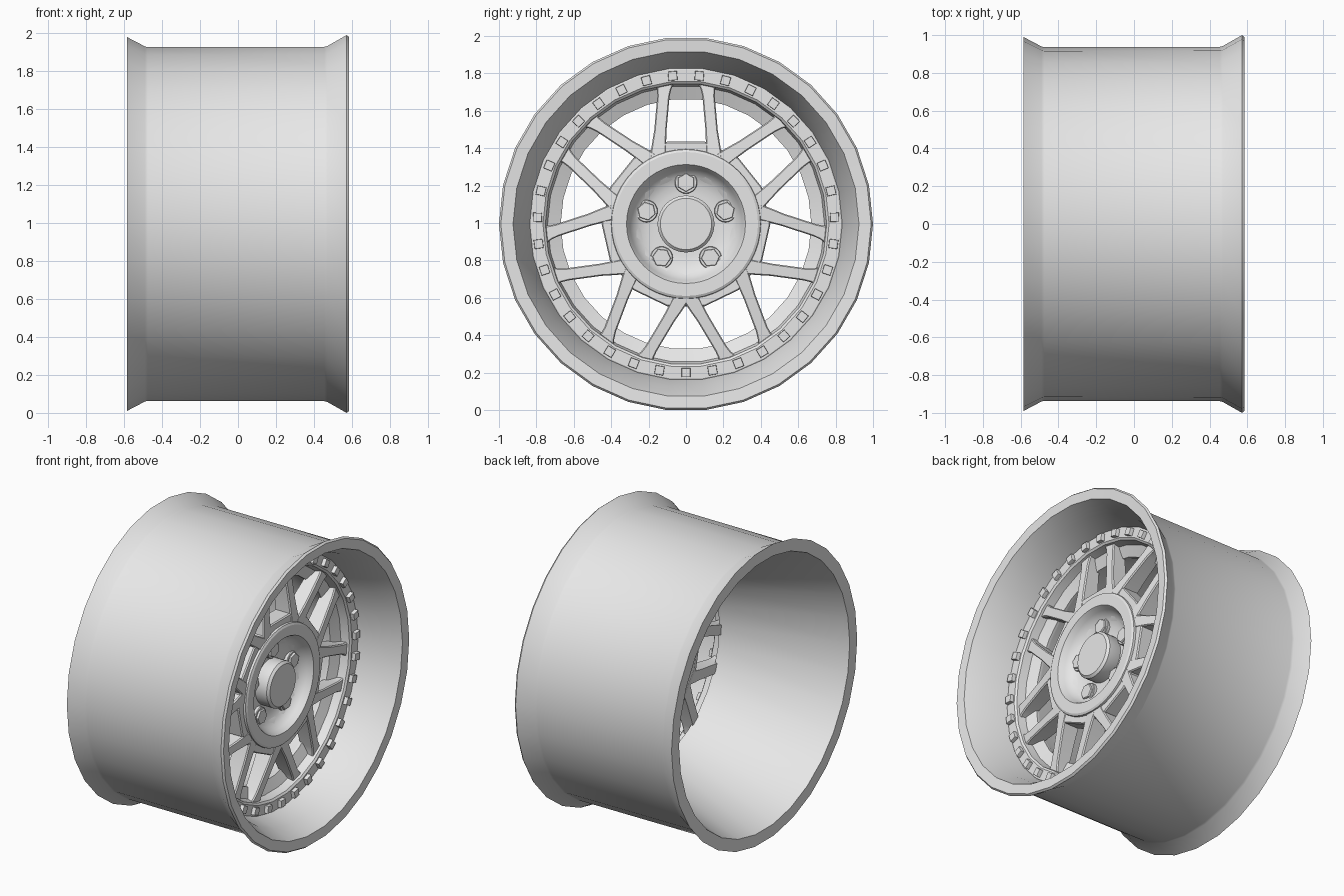
import bpy, bmesh, math
from math import sin, cos, pi, radians
from mathutils import Matrix, Vector

old = bpy.data.objects.get("Cube")
if old:
    bpy.data.objects.remove(old, do_unlink=True)

CENTRE = Vector((0, 0, cos(pi / 30)))

metal = bpy.data.materials.new("light_grey_metal")
metal.use_nodes = True
GREY = (0.8, 0.8, 0.8, 1)
metal.diffuse_color = GREY
metal.node_tree.nodes["Principled BSDF"].inputs["Base Color"].default_value = GREY


def finish(name, bm, angle=30):
    """Turn a bmesh into a shaded object centred on the axle."""
    bmesh.ops.recalc_face_normals(bm, faces=bm.faces)
    bmesh.ops.translate(bm, verts=bm.verts, vec=CENTRE)
    mesh = bpy.data.meshes.new(name)
    bm.to_mesh(mesh)
    bm.free()
    mesh.materials.append(metal)
    obj = bpy.data.objects.new(name, mesh)
    bpy.context.collection.objects.link(obj)
    bpy.ops.object.select_all(action='DESELECT')
    obj.select_set(True)
    bpy.context.view_layer.objects.active = obj
    bpy.ops.object.shade_smooth_by_angle(angle=radians(angle))


def lathe(name, profile, sides, closed=True, angle=30):
    """Spin (x, radius) points around the x axis."""
    bm = bmesh.new()
    rings = []
    for x, r in profile:
        rings.append([bm.verts.new((x, r * cos(2 * pi * i / sides), r * sin(2 * pi * i / sides)))
                      for i in range(sides)])
    pairs = list(zip(rings, rings[1:]))
    if closed:
        pairs.append((rings[-1], rings[0]))
    else:
        bm.faces.new(rings[0])
        bm.faces.new(rings[-1])
    for a, b in pairs:
        for i in range(sides):
            j = (i + 1) % sides
            bm.faces.new((a[i], a[j], b[j], b[i]))
    finish(name, bm, angle)


def add_prism(bm, sections, turn):
    """Join equal outlines of (x, y, z) points into a solid, turned about the axle."""
    loops = [[bm.verts.new(turn @ Vector(p)) for p in s] for s in sections]
    n = len(loops[0])
    bm.faces.new(loops[0])
    bm.faces.new(loops[-1])
    for a, b in zip(loops, loops[1:]):
        for i in range(n):
            j = (i + 1) % n
            bm.faces.new((a[i], a[j], b[j], b[i]))


def add_cylinder(bm, sides, radius, x0, x1, y, z, turn, spin=0):
    ring = [(y + radius * cos(2 * pi * i / sides + spin),
             z + radius * sin(2 * pi * i / sides + spin)) for i in range(sides)]
    small = [(y + (p - y) * 0.94, z + (q - z) * 0.94) for p, q in ring]
    bevel = x1 - radius * 0.08
    add_prism(bm, [[(x0, *p) for p in ring], [(bevel, *p) for p in ring],
                   [(x1, *p) for p in small]], turn)


# Barrel with flat lips, stepped front dish and an inside that narrows to the spokes
lathe("rim_barrel", [
    (-0.585, 0.91), (-0.585, 0.99), (-0.49, 0.94), (-0.475, 0.936), (0.455, 0.938),
    (0.47, 0.942), (0.572, 1.0), (0.585, 0.99), (0.58, 0.925), (0.46, 0.872),
    (0.31, 0.835), (0.26, 0.79), (0.21, 0.67), (0.2, 0.67)], 30, angle=20)

# Clamp ring carrying the bolts, with a recessed inner flange
lathe("clamp_ring", [
    (0.27, 0.838), (0.31, 0.838), (0.315, 0.83), (0.315, 0.765), (0.305, 0.752),
    (0.25, 0.74), (0.22, 0.67), (0.205, 0.67), (0.24, 0.78)], 30)

# Square bolts around the clamp ring
bm = bmesh.new()
for i in range(35):
    turn = Matrix.Rotation(2 * pi * i / 35, 4, 'X')
    add_cylinder(bm, 4, 0.034, 0.30, 0.34, 0, -0.795, turn, pi / 4)
finish("clamp_bolts", bm)

# Spokes in seven mirrored pairs, flared at hub and ring and sloping back outwards
bm = bmesh.new()
steps = [(0.36, 0.150, 0.042), (0.44, 0.143, 0.037), (0.50, 0.137, 0.033),
         (0.68, 0.121, 0.033), (0.72, 0.117, 0.038), (0.755, 0.114, 0.050)]
for i in range(7):
    turn = Matrix.Rotation(2 * pi * i / 7, 4, 'X')
    for side in (-1, 1):
        def outline(x, inset, slope):
            left = [(x - slope * (z - 0.44), side * (y - w + inset), z) for z, y, w in steps]
            right = [(x - slope * (z - 0.44), side * (y + w - inset), z) for z, y, w in steps]
            return left + right[::-1]
        add_prism(bm, [outline(0.205, 0, 0), outline(0.312, 0, 0.1),
                       outline(0.32, 0.006, 0.1)], turn)
finish("spokes", bm)

# Hub base that the spokes grow from
hub_r = 0.44 / cos(pi / 14)
lathe("hub_base", [(0.18, 0.2), (0.18, 0.38), (0.21, hub_r), (0.312, hub_r),
                   (0.32, hub_r - 0.006), (0.32, 0.36), (0.22, 0.2)], 14, angle=20)

# Hub face with raised rim and bowl
lathe("hub_face", [
    (0.18, 0.10), (0.18, 0.30), (0.23, 0.39), (0.325, 0.40), (0.335, 0.398), (0.342, 0.385),
    (0.342, 0.318), (0.335, 0.313), (0.305, 0.30), (0.275, 0.28), (0.253, 0.25), (0.24, 0.21),
    (0.235, 0.17), (0.235, 0.10)], 48, angle=25)

# Centre cap
lathe("centre_cap", [(0.17, 0.13), (0.21, 0.152), (0.32, 0.152), (0.335, 0.137)],
      40, closed=False)

# Lug nuts: hexagon inside a round collar
nuts, collars = bmesh.new(), bmesh.new()
for i in range(5):
    turn = Matrix.Rotation(2 * pi * i / 5, 4, 'X')
    add_cylinder(collars, 20, 0.06, 0.20, 0.262, 0, 0.222, turn)
    add_cylinder(nuts, 6, 0.05, 0.23, 0.275, 0, 0.222, turn, pi / 6)
finish("lug_nuts", nuts)
finish("lug_collars", collars)
